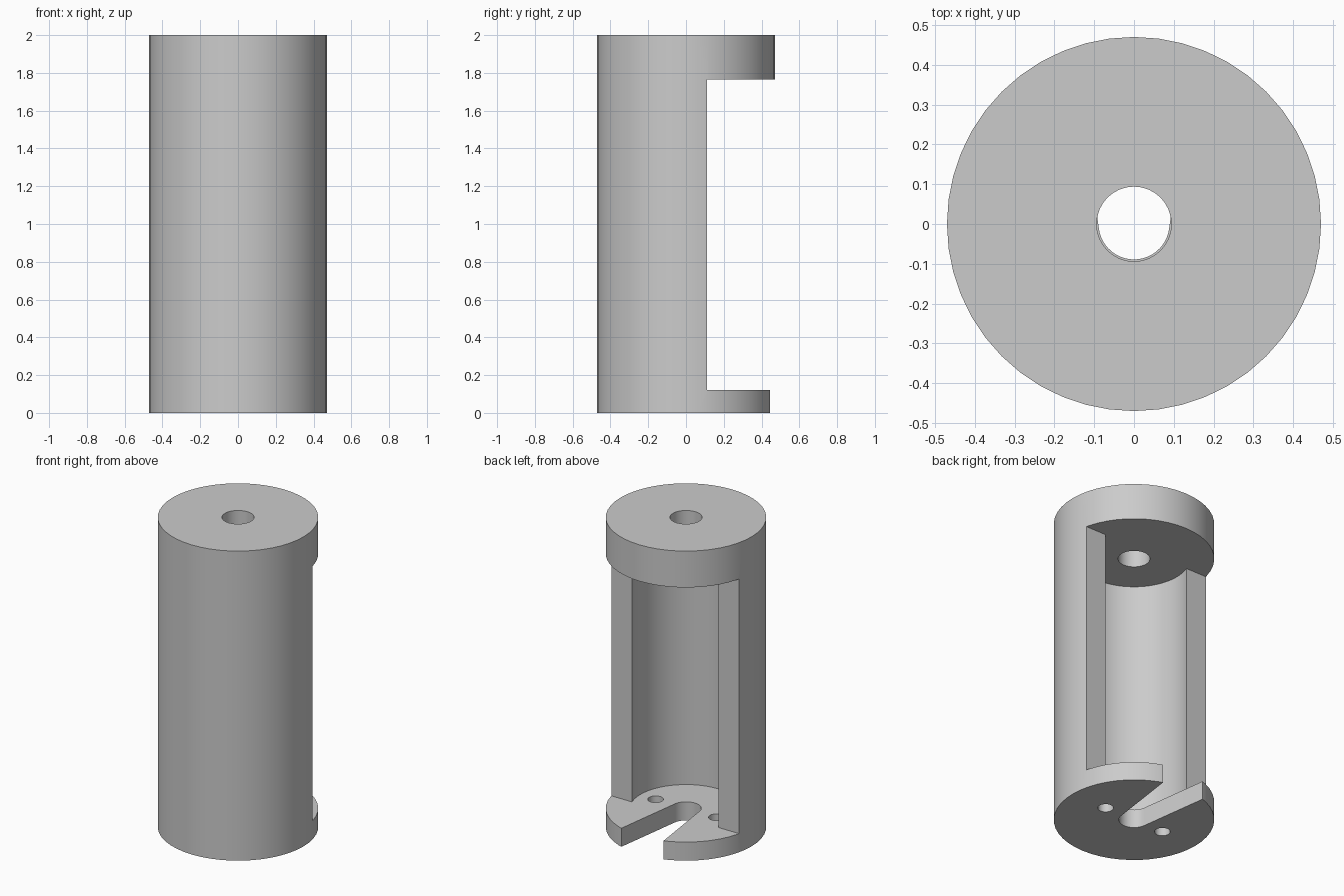
import bpy
import bmesh
from math import pi, sin, cos, asin, radians

cube = bpy.data.objects.get("Cube")
if cube:
    bpy.data.objects.remove(cube, do_unlink=True)

RADIUS, HEIGHT = 0.47, 2.0
BASE_TOP, CAP_BOTTOM = 0.12, 1.765
CAVITY_RADIUS, OPENING_Y = 0.328, 0.11
BORE_RADIUS, SLOT_RADIUS, SLOT_ANGLE = 0.094, 0.089, 0.137
SCREW_X, SCREW_RADIUS = 0.217, 0.046
OUT = 0.6  # reach of cutters beyond the body


def arc(radius, start, end, steps, cx=0.0):
    return [(cx + radius * cos(start + (end - start) * i / steps),
             radius * sin(start + (end - start) * i / steps))
            for i in range(steps + 1)]


def circle(radius, steps, cx=0.0):
    return arc(radius, 0, 2 * pi, steps, cx)[:-1]


def prism(name, outline, bottom, top):
    """Extrude a flat outline between two heights."""
    bm = bmesh.new()
    face = bm.faces.new([bm.verts.new((x, y, bottom)) for x, y in outline])
    grown = bmesh.ops.extrude_face_region(bm, geom=[face])
    verts = [g for g in grown["geom"] if isinstance(g, bmesh.types.BMVert)]
    bmesh.ops.translate(bm, verts=verts, vec=(0, 0, top - bottom))
    bmesh.ops.recalc_face_normals(bm, faces=bm.faces)
    mesh = bpy.data.meshes.new(name)
    bm.to_mesh(mesh)
    bm.free()
    obj = bpy.data.objects.new(name, mesh)
    bpy.context.collection.objects.link(obj)
    return obj


# Solid cylinder
body = prism("cylinder_housing", circle(RADIUS, 48), 0, HEIGHT)

# Round cavity that opens straight out through the back
edge = asin(OPENING_Y / CAVITY_RADIUS)
cavity = arc(CAVITY_RADIUS, edge, -pi - edge, 40)
cavity += [(-OUT, OPENING_Y), (-OUT, OUT), (OUT, OUT), (OUT, OPENING_Y)]

# Flared slot in the base with a rounded inner end
slot = arc(SLOT_RADIUS, -SLOT_ANGLE, SLOT_ANGLE - pi, 24)
flare = (SLOT_RADIUS + OUT * sin(SLOT_ANGLE)) / cos(SLOT_ANGLE)
slot += [(-flare, OUT), (flare, OUT)]

cutters = [
    prism("cavity_cutter", cavity, BASE_TOP, CAP_BOTTOM),
    prism("slot_cutter", slot, -0.1, BASE_TOP + 0.1),
    prism("bore_cutter", circle(BORE_RADIUS, 32), CAP_BOTTOM - 0.1, HEIGHT + 0.1),
]
# Screw holes either side of the slot
for side in (-1, 1):
    cutters.append(prism("screw_hole_cutter", circle(SCREW_RADIUS, 24, side * SCREW_X),
                         -0.1, BASE_TOP + 0.1))

bpy.ops.object.select_all(action="DESELECT")
bpy.context.view_layer.objects.active = body
body.select_set(True)
for cutter in cutters:
    cutter.hide_render = True
    mod = body.modifiers.new(cutter.name, "BOOLEAN")
    mod.operation = "DIFFERENCE"
    mod.solver = "EXACT"
    mod.object = cutter
    bpy.ops.object.modifier_apply(modifier=mod.name)
for cutter in cutters:
    bpy.data.objects.remove(cutter, do_unlink=True)

# Plain grey finish
grey = bpy.data.materials.new("light_grey")
grey.use_nodes = True
colour = (0.6, 0.6, 0.6, 1)
grey.diffuse_color = colour
grey.node_tree.nodes["Principled BSDF"].inputs["Base Color"].default_value = colour
body.data.materials.clear()
body.data.materials.append(grey)

bpy.ops.object.shade_smooth_by_angle(angle=radians(30))
